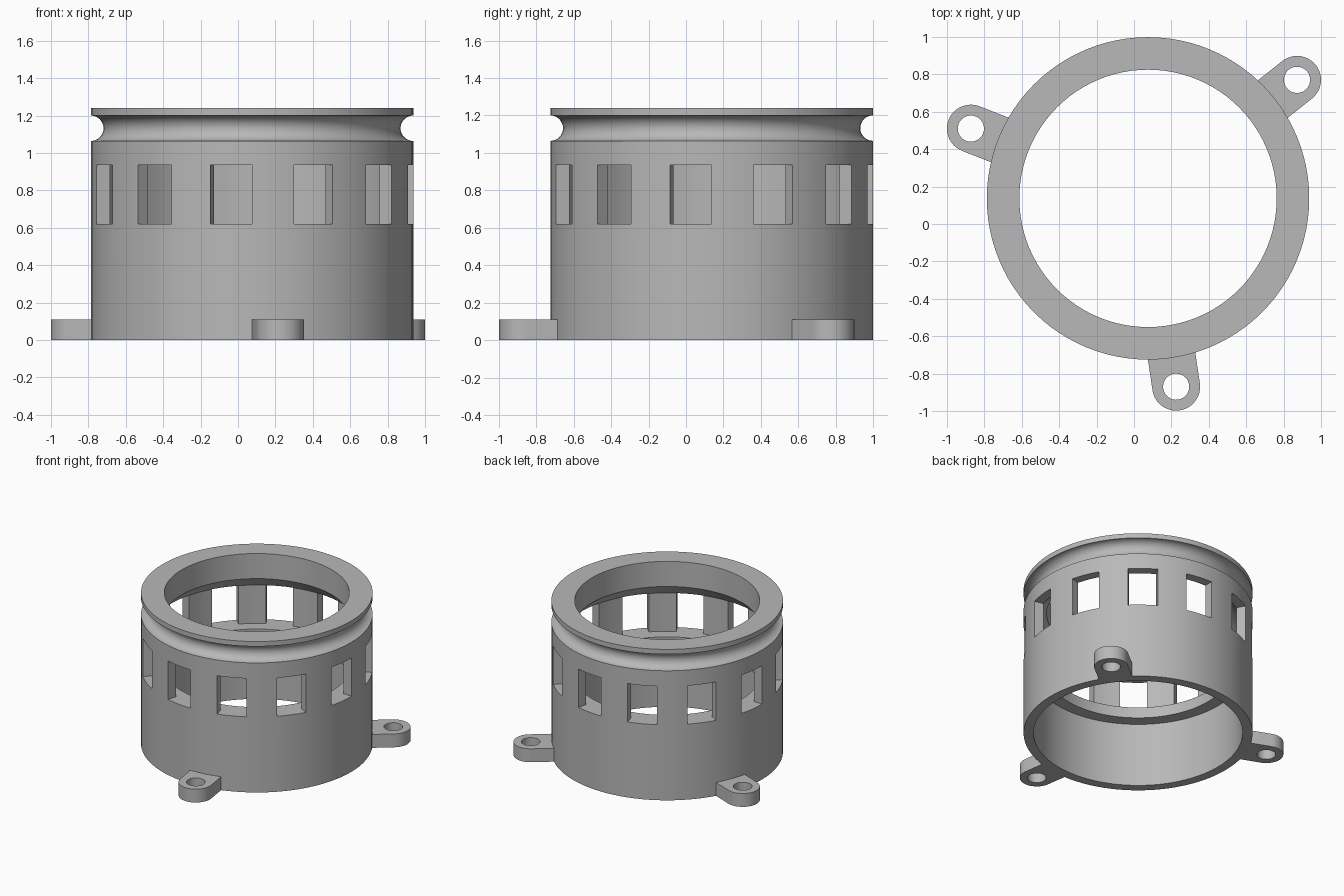
import bpy, bmesh, math
from mathutils import Vector

cube = bpy.data.objects.get("Cube")
if cube:
    bpy.data.objects.remove(cube, do_unlink=True)

CENTER = Vector((0.075, 0.137, 0))
R_OUT, R_WIDE, R_BORE = 0.862, 0.787, 0.688
WIN_LO, WIN_HI = 0.62, 0.935
SEGS = 96

grey = bpy.data.materials.new("plain grey")
grey.use_nodes = True
color = (0.48, 0.48, 0.48, 1)
grey.diffuse_color = color
grey.node_tree.nodes["Principled BSDF"].inputs["Base Color"].default_value = color


def finish(bm, name):
    bmesh.ops.recalc_face_normals(bm, faces=bm.faces[:])
    mesh = bpy.data.meshes.new(name)
    bm.to_mesh(mesh)
    bm.free()
    mesh.materials.append(grey)
    ob = bpy.data.objects.new(name, mesh)
    ob.location = CENTER
    bpy.context.collection.objects.link(ob)
    bpy.ops.object.select_all(action='DESELECT')
    ob.select_set(True)
    bpy.context.view_layer.objects.active = ob
    bpy.ops.object.shade_smooth_by_angle(angle=math.radians(30))
    return ob


# Housing: closed wall profile, going up the outside and down the inside
GROOVE_Z, GROOVE_R = 1.132, 0.068
profile = [(R_OUT, 0), (R_OUT, WIN_LO), (R_OUT, WIN_HI)]
for k in range(17):
    a = math.pi * k / 16
    profile.append((R_OUT - GROOVE_R * math.sin(a), GROOVE_Z - GROOVE_R * math.cos(a)))
profile += [(R_OUT, 1.24), (R_BORE, 1.24), (R_BORE, WIN_HI + 0.099)]
inner_hi = len(profile)
inner_lo = inner_hi + 1
profile += [(R_WIDE, WIN_HI), (R_WIDE, WIN_LO), (R_BORE, WIN_LO),
            (R_BORE, 0.53), (R_WIDE, 0.53), (R_WIDE, 0)]

bm = bmesh.new()
columns = []
for i in range(SEGS):
    a = 2 * math.pi * i / SEGS
    columns.append([bm.verts.new((r * math.cos(a), r * math.sin(a), z)) for r, z in profile])

# Twelve windows, each half of a thirty degree step
PERIOD = SEGS // 12
for i in range(SEGS):
    c, d = columns[i], columns[(i + 1) % SEGS]
    is_window = i % PERIOD >= PERIOD // 2
    for j in range(len(profile)):
        k = (j + 1) % len(profile)
        if is_window and j in (1, inner_hi):
            continue
        bm.faces.new((c[j], d[j], d[k], c[k]))
    if is_window:
        bm.faces.new((c[1], d[1], d[inner_lo], c[inner_lo]))
        bm.faces.new((c[2], d[2], d[inner_hi], c[inner_hi]))
    # Jambs where a window starts or ends
    if i % (PERIOD // 2) == 0:
        bm.faces.new((c[1], c[2], c[inner_hi], c[inner_lo]))
finish(bm, "housing")


# Mounting tabs: rounded lugs with a screw hole
def loop(bm, points):
    verts = [bm.verts.new((x, y, 0)) for x, y in points]
    return [bm.edges.new((v, verts[(i + 1) % len(verts)])) for i, v in enumerate(verts)]


def arc(cx, r, start, end, n):
    angles = [start + (end - start) * i / n for i in range(n + 1)]
    return [(cx + r * math.cos(a), r * math.sin(a)) for a in angles]


TAB_X, TAB_R, HOLE_R, TAB_H = 1.018, 0.128, 0.07, 0.11
for n, name in enumerate(("front_tab", "left_tab", "right_tab")):
    bm = bmesh.new()
    outline = arc(TAB_X, TAB_R, -math.pi / 2, math.pi / 2, 24)
    outline += [(0.85, TAB_R), (0.85, -TAB_R)]
    edges = loop(bm, outline)
    edges += loop(bm, arc(TAB_X, HOLE_R, 0, 2 * math.pi, 32)[:-1])
    bmesh.ops.triangle_fill(bm, edges=edges, use_beauty=True)
    out = bmesh.ops.extrude_face_region(bm, geom=bm.faces[:])
    top = [g for g in out["geom"] if isinstance(g, bmesh.types.BMVert)]
    bmesh.ops.translate(bm, verts=top, vec=(0, 0, TAB_H))
    tab = finish(bm, name)
    tab.rotation_euler.z = math.radians(-81.5 + 120 * n)
